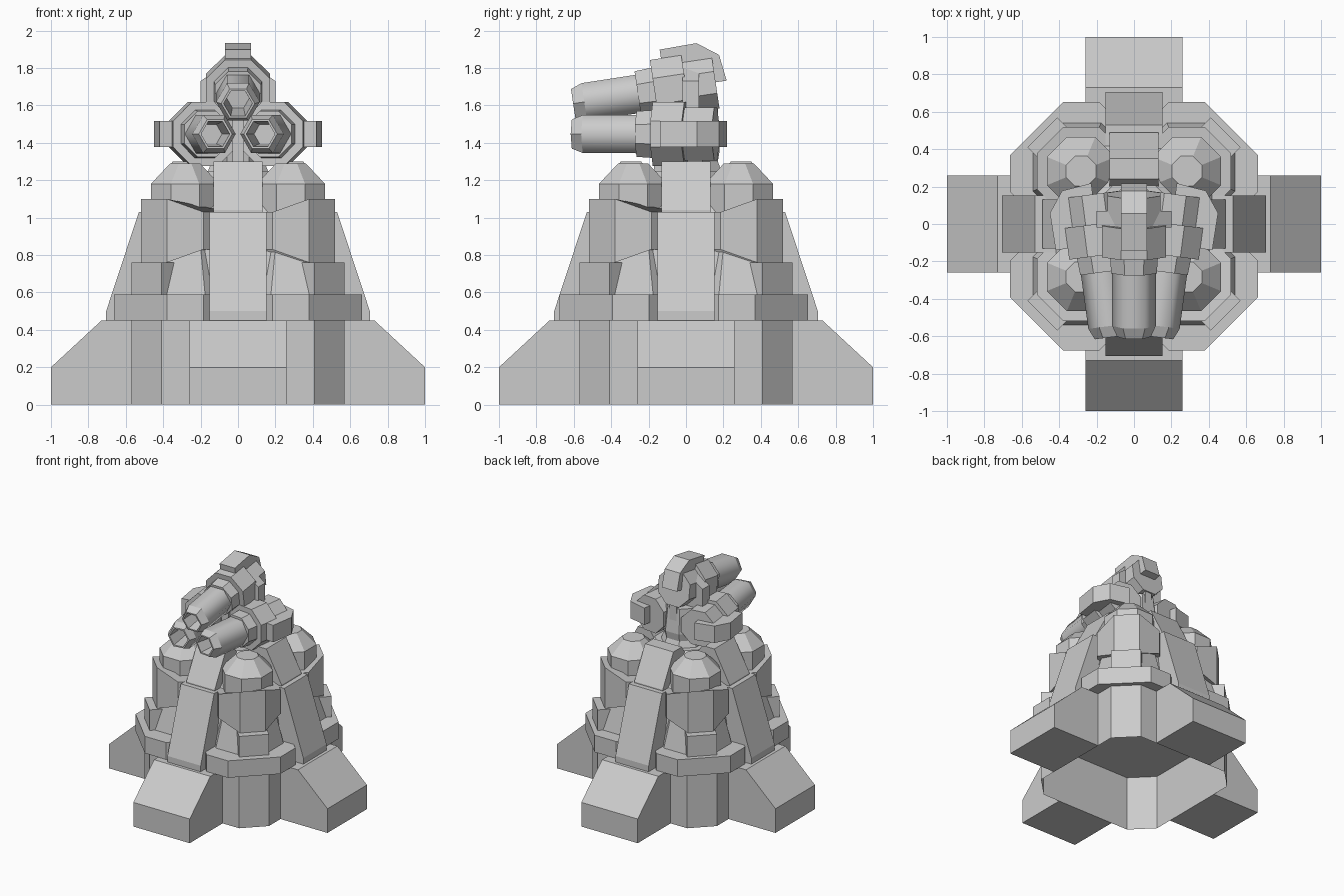
import bpy, bmesh
from math import radians, cos, sin, pi
from mathutils import Matrix, Vector

if "Cube" in bpy.data.objects:
    bpy.data.objects.remove(bpy.data.objects["Cube"])

I = Matrix.Identity(4)


def rot(deg, axis):
    return Matrix.Rotation(radians(deg), 4, axis)


def loft(name, rings, m=I, cap_start=True, cap_end=True, smooth_bands=0):
    """Skin a list of equal-length rings of 3D points."""
    bm = bmesh.new()
    rows = [[bm.verts.new(m @ Vector(p)) for p in r] for r in rings]
    n = len(rows[0])
    for k in range(len(rows) - 1):
        a, b = rows[k], rows[k + 1]
        for i in range(n):
            j = (i + 1) % n
            f = bm.faces.new((a[i], a[j], b[j], b[i]))
            f.smooth = k < smooth_bands
    if cap_start:
        bm.faces.new(rows[0][::-1])
    if cap_end:
        bm.faces.new(rows[-1])
    bmesh.ops.recalc_face_normals(bm, faces=bm.faces[:])
    me = bpy.data.meshes.new(name)
    bm.to_mesh(me)
    bm.free()
    ob = bpy.data.objects.new(name, me)
    bpy.context.collection.objects.link(ob)
    return ob


def prism(name, profile, half, m=I):
    """Extrude an x-z profile across y."""
    return loft(name, [[(x, s * half, z) for x, z in profile] for s in (-1, 1)], m)


def octo(h, f=None):
    """Octagon with half width h and half flat f."""
    f = h * 0.414 if f is None else f
    return [(h, -f), (h, f), (f, h), (-f, h), (-h, f), (-h, -f), (-f, -h), (f, -h)]


def stack(name, steps, m=I):
    """Upright octagonal body from (z, half width, half flat) steps."""
    return loft(name, [[(x, y, z) for x, y in octo(h, f)] for z, h, f in steps], m)


def box(name, x, y, z, m=I):
    return prism(name, [(x[0], z[0]), (x[1], z[0]), (x[1], z[1]), (x[0], z[1])],
                 y, m)


# open-bottomed base shell
quarter = [(0.57, -0.26), (0.57, 0.26), (0.57, 0.41), (0.41, 0.57)]
outline = []
for k in range(4):
    outline += [(rot(90 * k, 'Z') @ Vector((x, y, 0))).to_2d() for x, y in quarter]
loft("base_shell", [[(x, y, z) for x, y in outline] for z in (0, 0.45)],
     cap_start=False)

# inner core
stack("core", [(0.45, 0.52, 0.2), (1.0, 0.44, 0.18), (1.18, 0.3, 0.13), (1.25, 0.22, 0.1)])

for k in range(4):
    # feet and sloped ribs on the main axes
    a = rot(90 * k, 'Z')
    prism("foot", [(0.57, 0), (1, 0), (1, 0.2), (0.73, 0.45), (0.57, 0.45)], 0.258, a)
    prism("lower_rib", [(0.3, 0.45), (0.705, 0.45), (0.705, 0.5), (0.53, 1.03),
                        (0.3, 1.03)], 0.152, a)
    prism("upper_rib", [(0.2, 1.0), (0.49, 1.0), (0.49, 1.04), (0.35, 1.3),
                        (0.24, 1.3), (0.2, 1.24)], 0.13, a)

    # corner towers on the diagonals
    d = rot(90 * k + 45, 'Z') @ Matrix.Translation((0.4, 0, 0))
    shift = Matrix.Translation((0, -0.012, 0))
    stack("tower_collar", [(0.45, 0.338, 0.2), (0.59, 0.338, 0.2)], shift @ d)
    stack("tower_neck", [(0.58, 0.26, None), (0.84, 0.2, None)], d)
    box("tower_box", (0.1, 0.293), 0.113, (0.59, 0.76), d)
    ring = octo(0.235)
    loft("tower_drum", [[(x, y, (0.76, 1.10)[t] if i < 2 else (0.83, 1.03)[t])
                         for i, (x, y) in enumerate(ring)] for t in (0, 1)], d)
    stack("tower_cap", [(1.0, 0.183, None), (1.18, 0.183, None), (1.29, 0.08, None)], d)

# turret pedestal and gun carrier
stack("pedestal", [(1.2, 0.18, None), (1.3, 0.14, None), (1.36, 0.15, None),
                   (1.56, 0.13, None)], Matrix.Translation((0, 0.03, 0)))
box("pedestal_spine", (-0.03, 0.03), 0.17, (1.25, 1.6))
loft("gun_carrier", [[(x, y, z) for x, z in
     [(-0.2, 1.5), (0.2, 1.5), (0.2, 1.73), (0.1, 1.8), (-0.1, 1.8), (-0.2, 1.73)]]
     for y in (-0.02, 0.07)])


def hexagon(y, r):
    return [(r * cos(i * pi / 3), y, r * sin(i * pi / 3)) for i in range(6)]


def gun(side, place, roll, ear):
    # hollow hexagonal barrel with a chamfered muzzle
    loft(side + "_barrel", [hexagon(y, r) for y, r in
         [(-0.2, 0.119), (-0.55, 0.117), (-0.61, 0.09), (-0.61, 0.077), (-0.42, 0.06)]],
         place, smooth_bands=1)
    # stepped octagonal housing
    m = place @ rot(roll, 'Y')
    loft(side + "_housing", [[(x, y, z) for x, z in octo(r)] for y, r in
         [(-0.26, 0.122), (-0.17, 0.128), (-0.17, 0.17), (-0.0, 0.17),
          (0.0, 0.142), (0.16, 0.142)]], m)
    # bent feed box on the outer side, closing over the back
    prism(side + "_feed_box", [(-0.11, 0.12), (-0.11, ear - 0.005), (0.09, ear),
          (0.2, ear - 0.08), (0.22, 0.0), (0.14, 0.0), (0.13, 0.12)], 0.07,
          m @ rot(90, 'Z'))


gun("top_gun", Matrix.Translation((0, 0.0, 1.7)) @ rot(8.5, 'X'), 0, 0.222)
for s, label in ((1, "right_gun"), (-1, "left_gun")):
    gun(label, Matrix.Translation((s * 0.2, 0, 1.447)) @ rot(-s * 7.5, 'Z'), s * 90, 0.24)
